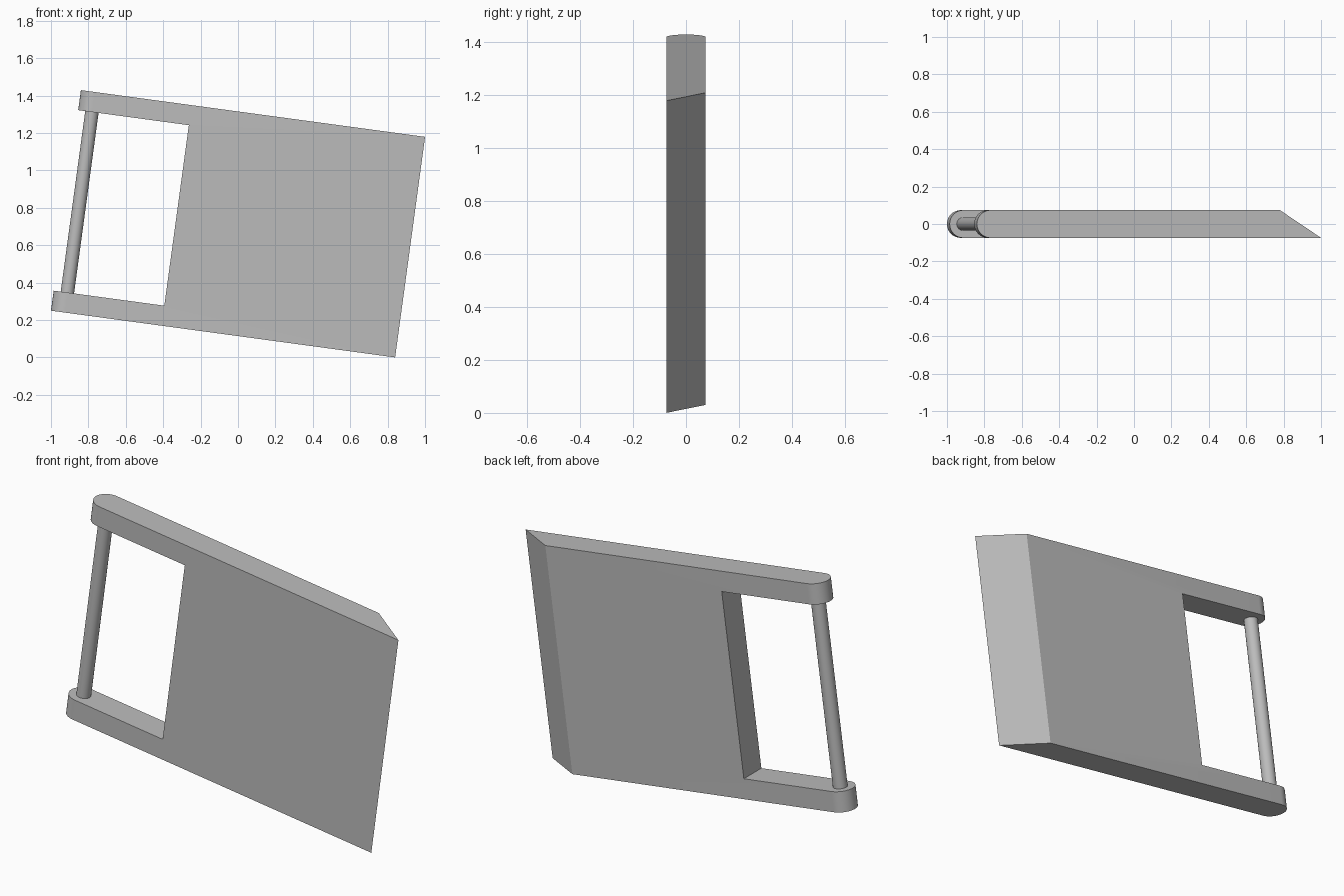
import bpy, bmesh
from math import radians, sin, cos, pi
from mathutils import Matrix

if "Cube" in bpy.data.objects:
    bpy.data.objects.remove(bpy.data.objects["Cube"], do_unlink=True)

LENGTH, HEIGHT, RADIUS = 1.857, 1.19, 0.074
ARM, WINDOW_END, BEVEL, ROD = 0.108, 0.597, 0.222, 0.036
TILT = Matrix.Translation((-1, 0, 0.25)) @ Matrix.Rotation(radians(7.73), 4, 'Y')

grey = bpy.data.materials.new("plain grey")
grey.use_nodes = True
colour = (0.5, 0.5, 0.5, 1)
grey.diffuse_color = colour
grey.node_tree.nodes["Principled BSDF"].inputs["Base Color"].default_value = colour


def prism(name, outline, bottom, top):
    """Extrude a flat outline upwards, in the tilted frame of the model."""
    bm = bmesh.new()
    face = bm.faces.new([bm.verts.new((x, y, bottom)) for x, y in outline])
    made = bmesh.ops.extrude_face_region(bm, geom=[face])["geom"]
    bmesh.ops.translate(bm, vec=(0, 0, top - bottom),
                        verts=[v for v in made if isinstance(v, bmesh.types.BMVert)])
    bmesh.ops.recalc_face_normals(bm, faces=bm.faces)
    bm.transform(TILT)
    mesh = bpy.data.meshes.new(name)
    bm.to_mesh(mesh)
    bm.free()
    mesh.materials.append(grey)
    obj = bpy.data.objects.new(name, mesh)
    bpy.context.collection.objects.link(obj)
    return obj


def arc(radius, start, end, steps):
    return [(RADIUS + radius * cos(start + (end - start) * i / steps),
             radius * sin(start + (end - start) * i / steps)) for i in range(steps + 1)]


def smooth(obj):
    bpy.ops.object.select_all(action='DESELECT')
    obj.select_set(True)
    bpy.context.view_layer.objects.active = obj
    bpy.ops.object.shade_smooth_by_angle(angle=radians(30))


# Blade: rounded at the left, chamfered towards the back at the right
outline = arc(RADIUS, pi / 2, 3 * pi / 2, 24) + [(LENGTH, -RADIUS), (LENGTH - BEVEL, RADIUS)]
blade = prism("blade_with_arms", outline, 0, HEIGHT)

# Window that leaves an arm above and below
cutter = prism("window_cutter", [(-0.2, -0.2), (WINDOW_END, -0.2), (WINDOW_END, 0.2), (-0.2, 0.2)],
               ARM, HEIGHT - ARM)
cutter.hide_render = True
cut = blade.modifiers.new("window", 'BOOLEAN')
cut.operation, cut.solver, cut.object = 'DIFFERENCE', 'EXACT', cutter
bpy.context.view_layer.objects.active = blade
bpy.ops.object.modifier_apply(modifier=cut.name)
bpy.data.objects.remove(cutter, do_unlink=True)
smooth(blade)

# Round rod between the arm ends
rod = prism("hinge_rod", arc(ROD, 0, 2 * pi, 32)[:-1], ARM / 2, HEIGHT - ARM / 2)
smooth(rod)
